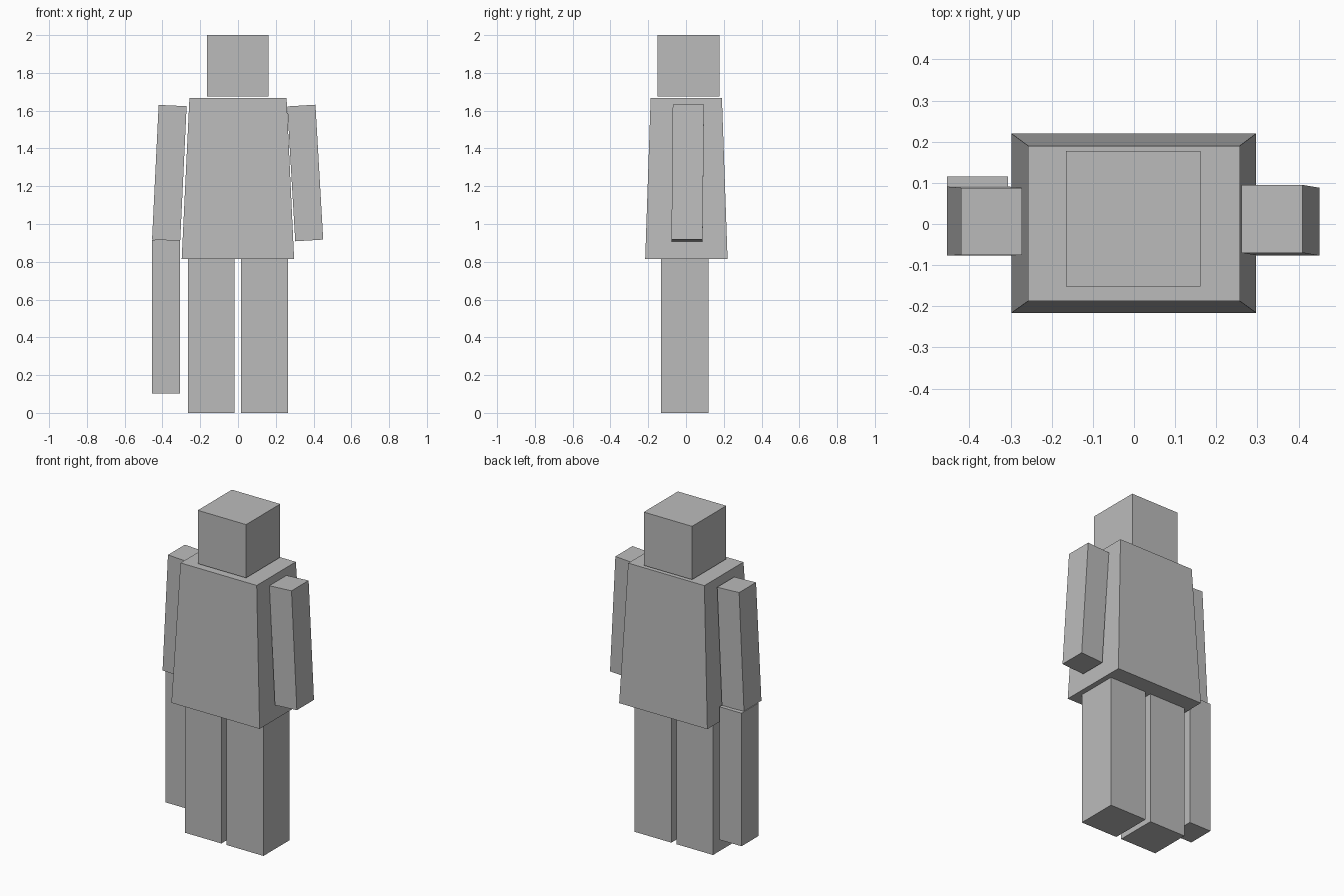
import bpy
import bmesh

if "Cube" in bpy.data.objects:
    bpy.data.objects.remove(bpy.data.objects["Cube"])

grey = bpy.data.materials.new("plain grey")
grey.diffuse_color = (0.5, 0.5, 0.5, 1)
grey.use_nodes = True
grey.node_tree.nodes["Principled BSDF"].inputs["Base Color"].default_value = grey.diffuse_color


def block(name, bottom, top, z0, z1, tilt=0.0):
    """Six-sided block between two rectangles (x0, x1, y0, y1); tilt raises z along x."""
    bm = bmesh.new()
    rings = []
    for (x0, x1, y0, y1), z in ((bottom, z0), (top, z1)):
        mid = (x0 + x1) / 2
        rings.append([bm.verts.new((x, y, z + tilt * (x - mid)))
                      for x, y in ((x0, y0), (x1, y0), (x1, y1), (x0, y1))])
    lower, upper = rings
    bm.faces.new(lower[::-1])
    bm.faces.new(upper)
    for i in range(4):
        j = (i + 1) % 4
        bm.faces.new((lower[i], lower[j], upper[j], upper[i]))
    mesh = bpy.data.meshes.new(name)
    bm.to_mesh(mesh)
    bm.free()
    mesh.materials.append(grey)
    obj = bpy.data.objects.new(name, mesh)
    bpy.context.collection.objects.link(obj)
    return obj


def box(name, rect, z0, z1):
    return block(name, rect, rect, z0, z1)


# Head and tapered torso
box("head", (-0.165, 0.161, -0.152, 0.177), 1.675, 2.0)
block("torso", (-0.298, 0.297, -0.216, 0.22), (-0.257, 0.257, -0.187, 0.19), 0.815, 1.668)

# Legs
box("left_leg", (-0.265, -0.019, -0.133, 0.118), 0.0, 0.815)
box("right_leg", (0.016, 0.265, -0.133, 0.118), 0.0, 0.815)

# Slanted upper arms
block("left_upper_arm", (-0.455, -0.306, -0.077, 0.091), (-0.42, -0.272, -0.075, 0.088),
      0.914, 1.627, tilt=-0.045)
block("right_upper_arm", (0.303, 0.451, -0.077, 0.088), (0.261, 0.41, -0.07, 0.095),
      0.913, 1.627, tilt=0.06)

# Single hanging forearm
box("left_forearm", (-0.455, -0.306, -0.05, 0.115), 0.103, 0.914)
